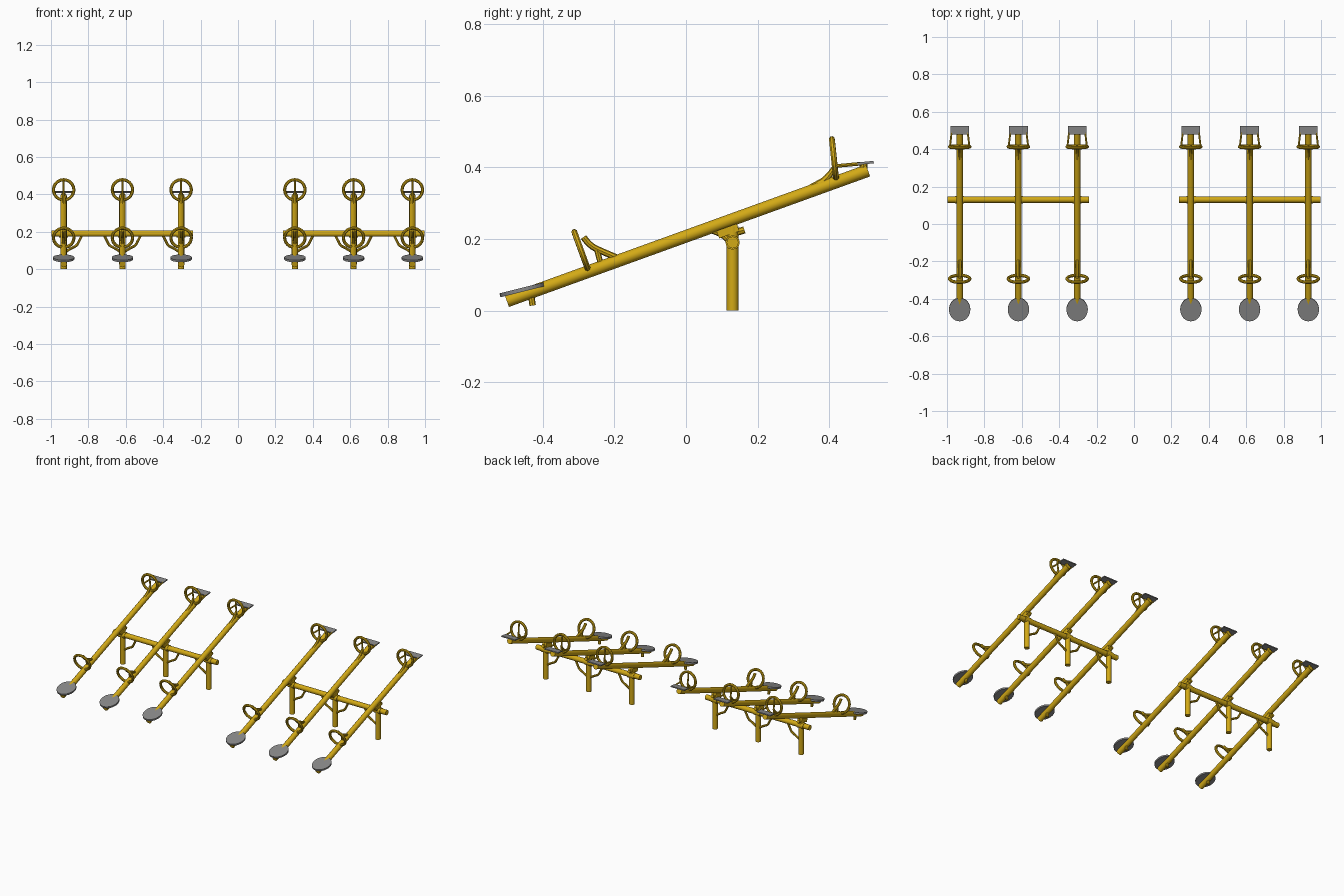
import bpy, math
from mathutils import Vector

if "Cube" in bpy.data.objects:
    bpy.data.objects.remove(bpy.data.objects["Cube"])


def material(name, rgb):
    m = bpy.data.materials.new(name)
    m.diffuse_color = (*rgb, 1)
    m.use_nodes = True
    m.node_tree.nodes["Principled BSDF"].inputs["Base Color"].default_value = m.diffuse_color
    return m


YELLOW = material("yellow_paint", (0.65, 0.40, 0.008))
GREY = material("grey_seat", (0.25, 0.25, 0.25))


def finish(ob, name, mat):
    ob.name = name
    ob.data.materials.clear()
    ob.data.materials.append(mat)
    bpy.ops.object.select_all(action='DESELECT')
    ob.select_set(True)
    bpy.context.view_layer.objects.active = ob
    bpy.ops.object.transform_apply(location=True, rotation=True, scale=True)
    bpy.ops.object.shade_smooth_by_angle(angle=math.radians(40))
    return ob


def tube(name, pts, r, closed=False, res=4, smooth=False, radii=None):
    """Round tube swept along a path."""
    cu = bpy.data.curves.new(name, 'CURVE')
    cu.dimensions = '3D'
    cu.bevel_depth = r
    cu.bevel_resolution = res
    cu.use_fill_caps = True
    sp = cu.splines.new('NURBS' if smooth else 'POLY')
    sp.points.add(len(pts) - 1)
    for i, p in enumerate(pts):
        sp.points[i].co = (*p, 1)
        sp.points[i].radius = radii[i] if radii else 1
    sp.use_cyclic_u = closed
    if smooth:
        sp.use_endpoint_u = True
        sp.order_u = 3
        sp.resolution_u = 5
    ob = bpy.data.objects.new(name, cu)
    bpy.context.collection.objects.link(ob)
    bpy.ops.object.select_all(action='DESELECT')
    ob.select_set(True)
    bpy.context.view_layer.objects.active = ob
    bpy.ops.object.convert(target='MESH')
    return finish(bpy.context.object, name, YELLOW)


def box(name, loc, size, tilt, mat):
    bpy.ops.mesh.primitive_cube_add(size=1, location=loc, rotation=(tilt, 0, 0))
    ob = bpy.context.object
    ob.scale = size
    return finish(ob, name, mat)


def ring(name, centre, tilt, r=0.0545, tube_r=0.0085, n=32):
    """Hand ring in the xz plane, leaning by tilt about x."""
    c = Vector(centre)
    pts = []
    for i in range(n):
        a = 2 * math.pi * i / n
        u = r * math.sin(a)
        pts.append(c + Vector((r * math.cos(a), -u * math.sin(tilt), u * math.cos(tilt))))
    return tube(name, pts, tube_r, closed=True, res=2)


SLOPE = math.atan2(0.365, 1.01)


def beam_z(y):
    return 0.0265 + (y + 0.50) * 0.365 / 1.01


parts = []
# Beam and post
parts.append(tube("beam", [(0, -0.50, beam_z(-0.50)), (0, 0.508, beam_z(0.508))], 0.0175))
parts.append(tube("post", [(0, 0.13, 0), (0, 0.13, 0.235)], 0.0165))
# Pivot clamp
parts.append(tube("pivot_collar", [(-0.024, 0.13, 0.19), (0.024, 0.13, 0.19)], 0.02))
parts.append(box("pivot_bracket", (0, 0.117, 0.222), (0.03, 0.06, 0.022), SLOPE, YELLOW))
parts.append(tube("bracket_strut", [(0, 0.075, 0.222), (0, 0.10, 0.212), (0, 0.125, 0.19)], 0.008, res=2))
parts.append(tube("stop_peg", [(0, 0.13, 0.215), (0, 0.163, 0.225)], 0.010, res=2))

# Low end: seat, ring and brace
bpy.ops.mesh.primitive_cylinder_add(vertices=32, radius=1, depth=1,
                                    location=(0, -0.457, 0.058), rotation=(math.radians(14), 0, 0))
bpy.context.object.scale = (0.057, 0.064, 0.011)
parts.append(finish(bpy.context.object, "round_seat", GREY))
parts.append(tube("seat_bolt", [(0, -0.428, 0.014), (0, -0.434, 0.055)], 0.009, res=2))
parts.append(ring("low_hand_ring", (0, -0.293, 0.168), math.radians(20)))
parts.append(tube("low_brace", [(0, -0.18, 0.142), (0, -0.235, 0.165), (0, -0.270, 0.182), (0, -0.286, 0.205)],
                  0.009, res=2, smooth=True))
parts.append(tube("low_brace_leg", [(0, -0.236, 0.122), (0, -0.248, 0.168)], 0.008, res=2))

# High end: seat frame, ring and brace
t2 = math.radians(6)
parts.append(box("back_seat", (0, 0.501, 0.412), (0.10, 0.046, 0.007), t2, GREY))
for s in (-1, 1):
    parts.append(tube("seat_arm", [(0.043 * s, 0.49, 0.410), (0.052 * s, 0.415, 0.403)], 0.005, res=2))
parts.append(tube("seat_prop", [(0, 0.495, 0.376), (0, 0.495, 0.411)], 0.011, res=2))
parts.append(ring("high_hand_ring", (0, 0.413, 0.424), math.radians(6)))
parts.append(tube("ring_spoke", [(0, 0.421, 0.355), (0, 0.408, 0.478)], 0.005, res=2))
parts.append(tube("high_brace", [(0, 0.325, 0.328), (0, 0.365, 0.350), (0, 0.395, 0.367), (0, 0.418, 0.405)],
                  0.011, res=2, smooth=True, radii=[1, 1, 0.9, 0.6]))

# Repeat the seesaw across both frames
XS = (-0.618, -0.932, -0.304, 0.304, 0.618, 0.932)
for ob in parts:
    ob.location.x = XS[0]
    for x in XS[1:]:
        d = ob.copy()
        d.location.x = x
        bpy.context.collection.objects.link(d)

# Crossbars and the curved braces under them
for s in (-1, 1):
    tube("crossbar", [(s * 0.24, 0.13, 0.19), (s * 0.997, 0.13, 0.19)], 0.0165)
    for x, d in ((0.932, -1), (0.618, -1), (0.618, 1), (0.304, 1)):
        pts = [(s * (x + d * o), 0.13, z) for o, z in
               ((0.0, 0.085), (0.035, 0.11), (0.07, 0.125), (0.082, 0.15), (0.10, 0.185))]
        tube("corner_brace", pts, 0.007, res=2, smooth=True)
